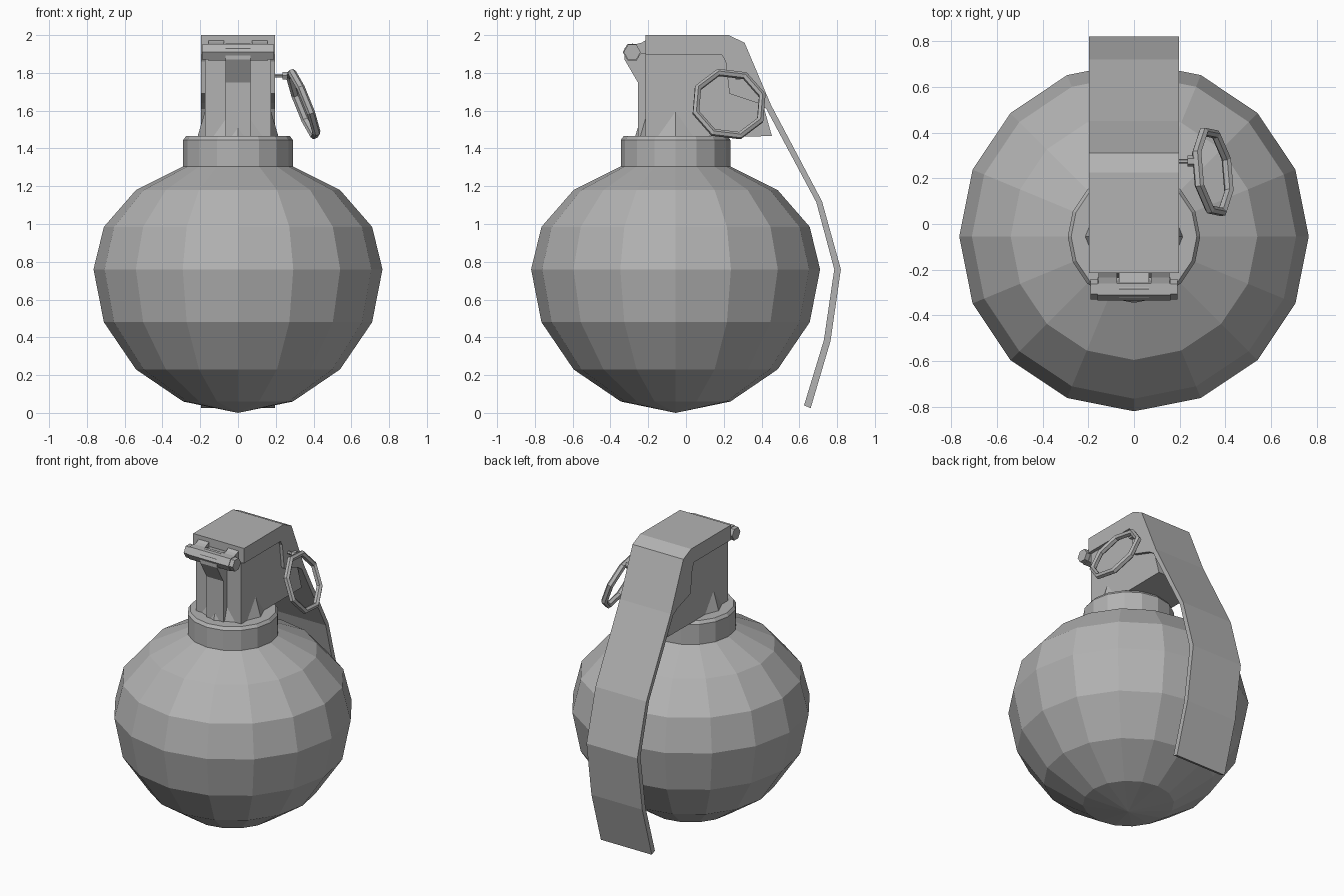
import bpy, bmesh, math
from mathutils import Matrix, Vector

if "Cube" in bpy.data.objects:
    bpy.data.objects.remove(bpy.data.objects["Cube"])

grey = bpy.data.materials.new("plain grey")
grey.use_nodes = True
grey.diffuse_color = (0.45, 0.45, 0.45, 1)
grey.node_tree.nodes["Principled BSDF"].inputs["Base Color"].default_value = grey.diffuse_color
AXIS_Y = -0.055


def finish(name, bm):
    bmesh.ops.recalc_face_normals(bm, faces=bm.faces)
    mesh = bpy.data.meshes.new(name)
    bm.to_mesh(mesh)
    bm.free()
    mesh.materials.append(grey)
    obj = bpy.data.objects.new(name, mesh)
    bpy.context.collection.objects.link(obj)
    return obj


def prism(name, profile, x0, x1):
    """Extrude a (y, z) outline from x0 to x1."""
    bm = bmesh.new()
    face = bm.faces.new([bm.verts.new((x0, y, z)) for y, z in profile])
    ext = bmesh.ops.extrude_face_region(bm, geom=[face])["geom"]
    verts = [v for v in ext if isinstance(v, bmesh.types.BMVert)]
    bmesh.ops.translate(bm, verts=verts, vec=(x1 - x0, 0, 0))
    return finish(name, bm)


def lathe(name, profile, sides):
    """Spin an (r, z) outline about the upright axis."""
    bm = bmesh.new()
    verts = [bm.verts.new((r, AXIS_Y, z)) for r, z in profile]
    edges = [bm.edges.new(pair) for pair in zip(verts, verts[1:])]
    bmesh.ops.spin(bm, geom=verts + edges, cent=(0, AXIS_Y, 0), axis=(0, 0, 1),
                   angle=math.tau, steps=sides, use_merge=True)
    bmesh.ops.remove_doubles(bm, verts=bm.verts, dist=0.0005)
    return finish(name, bm)


def rod(name, x0, x1, y, z, radius, sides):
    """Cylinder lying along x."""
    bm = bmesh.new()
    matrix = Matrix.Translation(((x0 + x1) / 2, y, z)) @ Matrix.Rotation(math.pi / 2, 4, "Y")
    bmesh.ops.create_cone(bm, cap_ends=True, segments=sides, radius1=radius,
                          radius2=radius, depth=x1 - x0, matrix=matrix)
    return finish(name, bm)


# Round shell with its collar
lathe("shell", [(0, 0), (.29, .06), (.54, .23), (.71, .48), (.765, .76), (.71, .985),
                (.54, 1.18), (.29, 1.305), (.29, 1.445), (.275, 1.465), (0, 1.465)], 16)
lathe("neck_cone", [(0, 1.46), (.215, 1.46), (.15, 1.68), (0, 1.68)], 8)

# Head block with a front rib that flares into the hinge
prism("head_block", [(-.215, 1.46), (-.215, 1.94), (.2, 1.94), (.3, 1.9),
                     (.4, 1.66), (.455, 1.465)], -.175, .175)
prism("front_rib", [(-.2, 1.465), (-.255, 1.465), (-.255, 1.75), (-.325, 1.87),
                    (-.325, 1.93), (-.285, 1.955), (-.2, 1.94)], -.065, .065)

# Cover and long curved lever in one bent strip
prism("lever", [(-.215, 1.895), (-.215, 2), (.225, 2), (.31, 1.96), (.45, 1.63),
                (.72, 1.12), (.82, .76), (.765, .38), (.66, .025), (.625, .04),
                (.73, .385), (.785, .76), (.69, 1.115), (.425, 1.61), (.38, 1.64),
                (.23, 1.69), (.21, 1.86), (.19, 1.895)], -.197, .197)

# Hinge: pin, knuckles and arms
rod("hinge_pin", -.16, .16, -.285, 1.91, .05, 6)
for side, s in (("right", -1), ("left", 1)):
    a, b = sorted((s * .075, s * .19))
    rod("hinge_knuckle_" + side, a, b, -.285, 1.91, .045, 6)
    a, b = sorted((s * .075, s * .155))
    prism("hinge_arm_" + side, [(-.2, 1.9), (-.29, 1.9), (-.29, 1.945),
                                (-.235, 1.96), (-.2, 1.98)], a, b)

# Safety pin and its eye
rod("safety_pin", .15, .27, .275, 1.785, .01, 6)
rod("safety_pin_eye", .235, .262, .275, 1.785, .024, 6)

# Tilted eight-sided pull ring
up = Vector((-.37, 0, .93)).normalized()
across = Vector((-.13, 1, 0))
across = (across - up * across.dot(up)).normalized()
out = across.cross(up)
centre = Vector((.345, .228, 1.635))
bm = bmesh.new()
SIDES, LOOP = 8, 6
rings = []
for i in range(SIDES):
    a = math.tau * (i + .4) / SIDES
    radial = across * math.cos(a) + up * math.sin(a)
    ring = []
    for j in range(LOOP):
        t = math.tau * (j + .5) / LOOP
        ring.append(bm.verts.new(centre + radial * (.186 + .02 * math.cos(t))
                                 + out * .022 * math.sin(t)))
    rings.append(ring)
for i in range(SIDES):
    p, q = rings[i], rings[(i + 1) % SIDES]
    for j in range(LOOP):
        k = (j + 1) % LOOP
        bm.faces.new((p[j], q[j], q[k], p[k]))
finish("pull_ring", bm)
